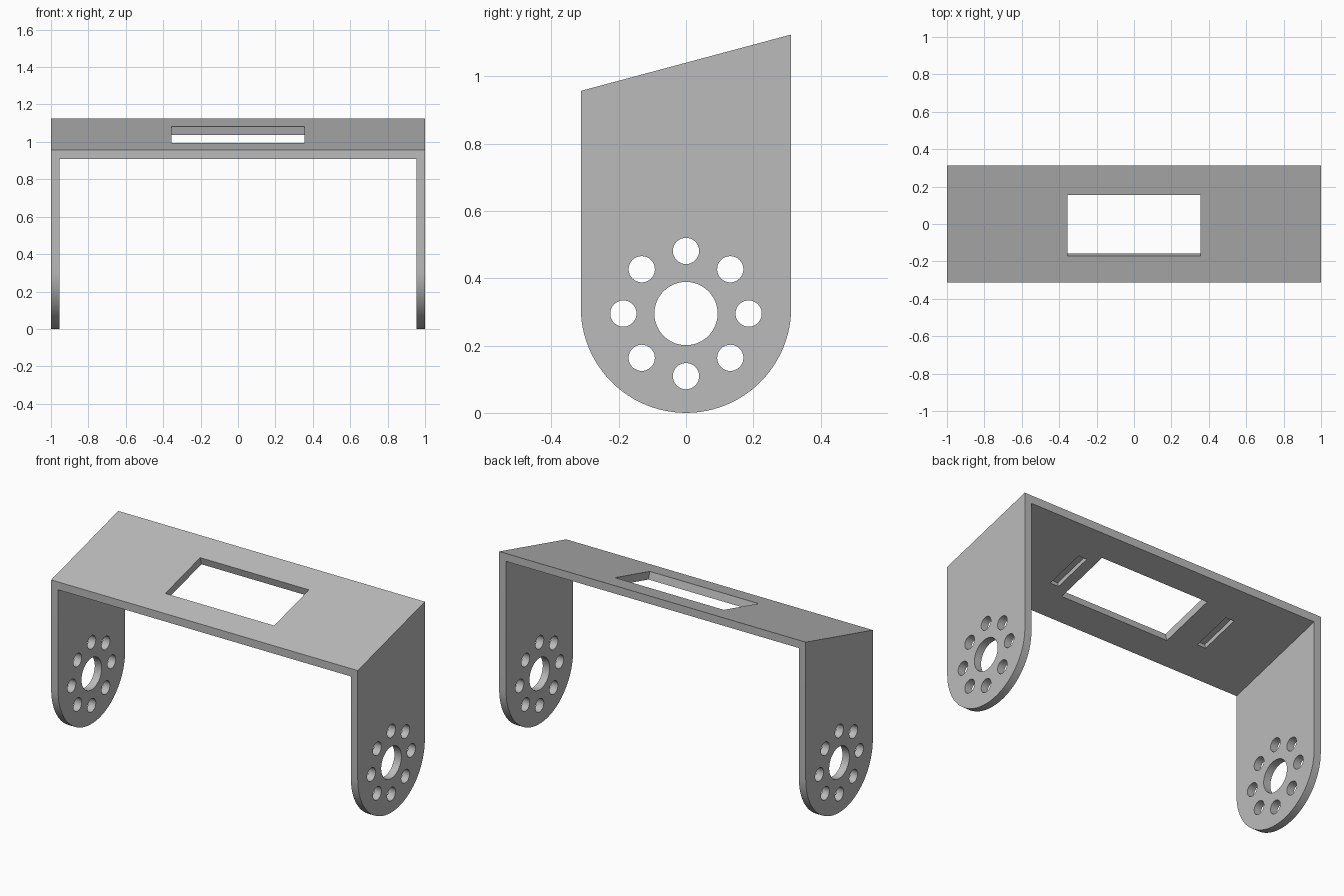
import bpy, bmesh, math
from mathutils import Matrix, Vector

if "Cube" in bpy.data.objects:
    bpy.data.objects.remove(bpy.data.objects["Cube"])

HALF_W, HALF_D = 1.0, 0.3125      # half width (x) and half depth (y)
WALL = 0.045                      # sheet thickness
MID_Z = 1.04                      # top plate height at y = 0
TILT = math.radians(15)
HUB_Z = 0.295                     # centre of the pivot hole

metal = bpy.data.materials.new("grey metal")
metal.diffuse_color = (0.5, 0.5, 0.5, 1)
metal.use_nodes = True
metal.node_tree.nodes["Principled BSDF"].inputs["Base Color"].default_value = metal.diffuse_color


def top_z(y):
    return MID_Z + y * math.tan(TILT)


def finish(name, bm):
    bmesh.ops.recalc_face_normals(bm, faces=bm.faces)
    mesh = bpy.data.meshes.new(name)
    bm.to_mesh(mesh)
    bm.free()
    mesh.materials.append(metal)
    obj = bpy.data.objects.new(name, mesh)
    bpy.context.collection.objects.link(obj)
    return obj


def prism(name, outline, half):
    """Extrude a (y, z) outline along x from -half to half."""
    bm = bmesh.new()
    face = bm.faces.new([bm.verts.new((-half, y, z)) for y, z in outline])
    ext = bmesh.ops.extrude_face_region(bm, geom=[face])
    moved = [v for v in ext["geom"] if isinstance(v, bmesh.types.BMVert)]
    bmesh.ops.translate(bm, verts=moved, vec=(2 * half, 0, 0))
    return finish(name, bm)


def rod(name, y, z, r, n):
    """Long cylinder along x that drills both ears at once."""
    return prism(name, [(y + r * math.cos(2 * math.pi * i / n),
                         z + r * math.sin(2 * math.pi * i / n)) for i in range(n)], 1.2)


def tilted_box(name, x, y, size, depth):
    """Box square to the tilted plate; depth is measured down from the plate top."""
    bm = bmesh.new()
    bmesh.ops.create_cube(bm, size=1)
    rot = Matrix.Rotation(TILT, 4, 'X')
    place = Matrix.Translation((x, 0, MID_Z)) @ rot @ Matrix.Translation((0, y, -depth))
    bm.transform(place @ Matrix.Diagonal(Vector((*size, 1))))
    return finish(name, bm)


# Solid body: rounded bottom, sloping top
arc = [(-HALF_D * math.cos(a), HALF_D - HALF_D * math.sin(a))
       for a in (math.pi * i / 48 for i in range(49))]
bracket = prism("bracket", arc + [(HALF_D, top_z(HALF_D)), (-HALF_D, top_z(-HALF_D))], HALF_W)

# Space between the ears, below the tilted plate
drop = WALL / math.cos(TILT)
cutters = [prism("cavity_cutter", [(-0.6, -0.5), (0.6, -0.5), (0.6, top_z(0.6) - drop),
                                   (-0.6, top_z(-0.6) - drop)], HALF_W - WALL)]

# Pivot hole and ring of eight bolt holes in the ears
cutters.append(rod("pivot_hole_cutter", 0, HUB_Z, 0.094, 48))
for i in range(8):
    a = math.pi * i / 4
    cutters.append(rod("bolt_hole_cutter", 0.186 * math.cos(a), HUB_Z + 0.186 * math.sin(a), 0.039, 32))

# Window through the plate
cutters.append(tilted_box("window_cutter", 0, -0.008, (0.71, 0.336, 0.4), 0))

# Blind slots in the underside
for x in (0.447, -0.547):
    cutters.append(tilted_box("slot_cutter", x, -0.006, (0.055, 0.236, 0.05), WALL))

for cutter in cutters:
    cutter.hide_render = True
    mod = bracket.modifiers.new(cutter.name, 'BOOLEAN')
    mod.operation, mod.solver, mod.object = 'DIFFERENCE', 'EXACT', cutter

# Bake the cuts, then remove the cutters
bpy.context.view_layer.update()
baked = bpy.data.meshes.new_from_object(bracket.evaluated_get(bpy.context.evaluated_depsgraph_get()))
bracket.modifiers.clear()
bracket.data = baked
for cutter in cutters:
    bpy.data.objects.remove(cutter)

bpy.context.view_layer.objects.active = bracket
bracket.select_set(True)
bpy.ops.object.shade_smooth_by_angle(angle=math.radians(30))
